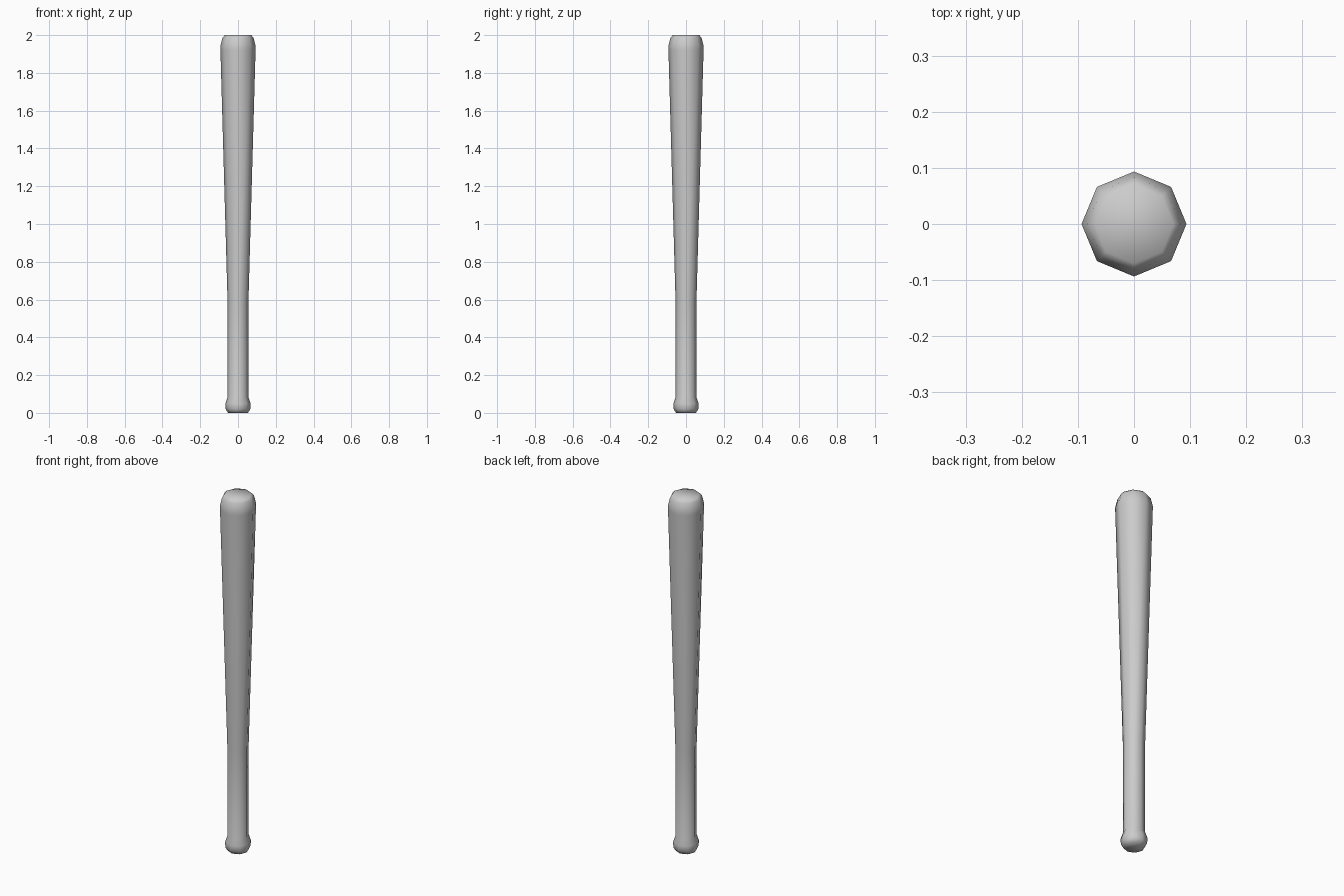
import bpy, bmesh, math

if "Cube" in bpy.data.objects:
    bpy.data.objects.remove(bpy.data.objects["Cube"])

SIDES = 8
# (radius, height) from the knob up to the barrel end
PROFILE = [
    (0.053, 0.0), (0.065, 0.02), (0.067, 0.05), (0.055, 0.085),
    (0.055, 0.58), (0.093, 1.92), (0.0935, 1.94), (0.083, 1.985), (0.07, 2.0),
]


def lathe(name, profile, sides):
    bm = bmesh.new()
    rings = []
    for r, z in profile:
        angles = [2 * math.pi * i / sides for i in range(sides)]
        rings.append([bm.verts.new((r * math.cos(a), r * math.sin(a), z)) for a in angles])
    for low, high in zip(rings, rings[1:]):
        for i in range(sides):
            j = (i + 1) % sides
            bm.faces.new((low[i], low[j], high[j], high[i]))
    # flat end caps
    bm.faces.new(rings[0][::-1])
    bm.faces.new(rings[-1])
    for f in bm.faces:
        f.smooth = True
    mesh = bpy.data.meshes.new(name)
    bm.to_mesh(mesh)
    bm.free()
    obj = bpy.data.objects.new(name, mesh)
    bpy.context.collection.objects.link(obj)
    return obj


# Bat: knob, grip and barrel in one turned piece
lathe("bat", PROFILE, SIDES)
